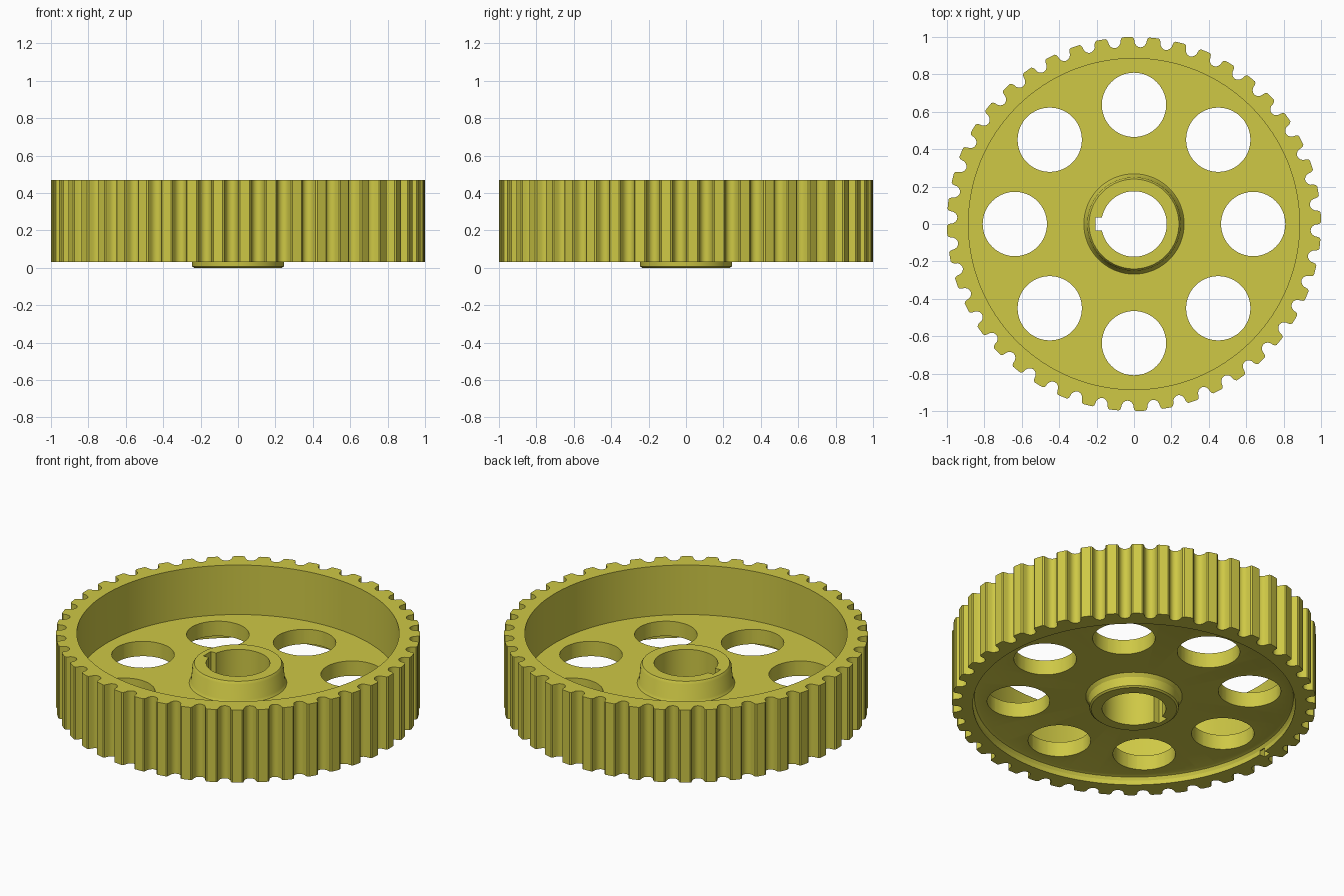
import bpy, bmesh, math
from mathutils import Matrix

if "Cube" in bpy.data.objects:
    bpy.data.objects.remove(bpy.data.objects["Cube"])

TEETH = 44
PITCH = 2 * math.pi / TEETH
Z0, Z1 = 0.03, 0.47
R_IN = 0.885

mat = bpy.data.materials.new("yellow_metal")
mat.diffuse_color = (0.62, 0.58, 0.06, 1)
mat.use_nodes = True
mat.node_tree.nodes["Principled BSDF"].inputs["Base Color"].default_value = mat.diffuse_color


def make_object(name, bm):
    bmesh.ops.recalc_face_normals(bm, faces=bm.faces)
    me = bpy.data.meshes.new(name)
    bm.to_mesh(me)
    bm.free()
    ob = bpy.data.objects.new(name, me)
    bpy.context.collection.objects.link(ob)
    me.materials.append(mat)
    return ob


def sweep_rings(name, rings):
    """Closed solid from a loop of equally long point rings."""
    bm = bmesh.new()
    vs = [[bm.verts.new(p) for p in ring] for ring in rings]
    n = len(vs[0])
    for i in range(len(vs)):
        a, b = vs[i], vs[(i + 1) % len(vs)]
        for j in range(n):
            k = (j + 1) % n
            bm.faces.new((a[j], a[k], b[k], b[j]))
    return make_object(name, bm)


def circle(r, z, angles):
    return [(r * math.cos(a), r * math.sin(a), z) for a in angles]


def add_box(bm, x0, x1, y0, y1, z0, z1):
    m = Matrix.Translation(((x0 + x1) / 2, (y0 + y1) / 2, (z0 + z1) / 2))
    m = m @ Matrix.Diagonal((x1 - x0, y1 - y0, z1 - z0, 1))
    bmesh.ops.create_cube(bm, size=1, matrix=m)


def add_cylinder(bm, r, x, y, z0, z1):
    bmesh.ops.create_cone(bm, cap_ends=True, segments=40, radius1=r, radius2=r, depth=z1 - z0,
                          matrix=Matrix.Translation((x, y, (z0 + z1) / 2)))


def cut(target, bm):
    cutter = make_object("cutter", bm)
    cutter.hide_render = True
    mod = target.modifiers.new("cut", 'BOOLEAN')
    mod.operation = 'DIFFERENCE'
    mod.solver = 'EXACT'
    mod.object = cutter
    bpy.context.view_layer.objects.active = target
    bpy.ops.object.modifier_apply(modifier=mod.name)
    bpy.data.objects.remove(cutter)


def smooth(ob):
    bpy.ops.object.select_all(action='DESELECT')
    ob.select_set(True)
    bpy.context.view_layer.objects.active = ob
    bpy.ops.object.shade_smooth_by_angle(angle=math.radians(30))


# Toothed rim: round-bottomed grooves between flat-topped teeth
groove = [(-0.046, 1.0), (-0.038, 0.994)]
for i in range(9):
    p = math.radians(-90 + 22.5 * i)
    groove.append((0.034 * math.sin(p), 0.982 - 0.037 * math.cos(p)))
groove += [(0.038, 0.994), (0.046, 1.0), (PITCH / 2, 1.0)]
outline = [((t + 0.25) * PITCH + PITCH / 2 + da, r) for t in range(TEETH) for da, r in groove]
angles = [a for a, r in outline]


def toothed(z):
    return [(r * math.cos(a), r * math.sin(a), z) for a, r in outline]


rim = sweep_rings("toothed_rim", [toothed(Z0), toothed(Z1),
                                  circle(R_IN, Z1, angles), circle(R_IN, Z0, angles)])

# Small timing notch in the lower rim
bm = bmesh.new()
add_box(bm, -0.92, -0.85, 0.02, 0.065, 0.0, 0.08)
cut(rim, bm)
smooth(rim)

# Web and hub turned as one profile (radius, height)
profile = [(0.175, 0.0), (0.235, 0.0), (0.245, 0.008), (0.25, 0.06), (0.265, 0.08),
           (0.86, 0.08), (0.876, 0.074), (0.886, 0.055), (0.892, 0.055), (0.892, 0.17),
           (0.268, 0.17), (0.258, 0.185), (0.25, 0.275), (0.24, 0.29), (0.175, 0.29)]
turn = [2 * math.pi * i / 96 for i in range(96)]
web = sweep_rings("web_and_hub", [circle(r, z, turn) for r, z in profile])

# Eight lightening holes and the keyway
bm = bmesh.new()
for i in range(8):
    a = i * math.pi / 4
    add_cylinder(bm, 0.172, 0.637 * math.cos(a), 0.637 * math.sin(a), -0.1, 0.4)
add_box(bm, -0.207, -0.1, -0.035, 0.035, -0.1, 0.5)
cut(web, bm)
smooth(web)
